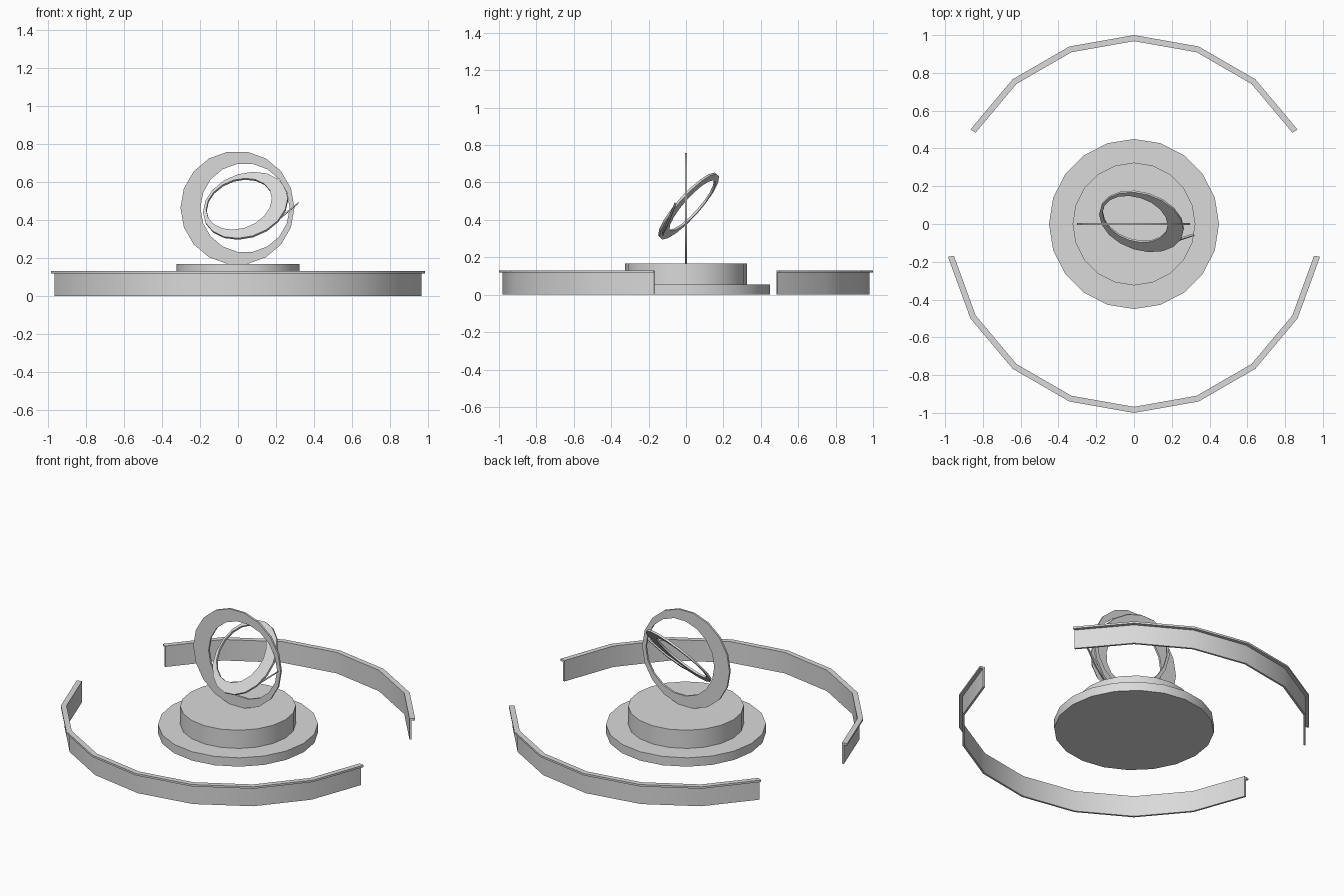
import bpy, bmesh
from math import sin, cos, pi, radians
from mathutils import Vector

cube = bpy.data.objects.get("Cube")
if cube:
    bpy.data.objects.remove(cube, do_unlink=True)

grey = bpy.data.materials.new("stone_grey")
grey.use_nodes = True
GREY = (0.7, 0.7, 0.7, 1)
grey.diffuse_color = GREY
grey.node_tree.nodes["Principled BSDF"].inputs["Base Color"].default_value = GREY


def finish(name, bm):
    bmesh.ops.recalc_face_normals(bm, faces=bm.faces)
    mesh = bpy.data.meshes.new(name)
    bm.to_mesh(mesh)
    bm.free()
    mesh.materials.append(grey)
    obj = bpy.data.objects.new(name, mesh)
    bpy.context.collection.objects.link(obj)
    bpy.ops.object.select_all(action='DESELECT')
    obj.select_set(True)
    bpy.context.view_layer.objects.active = obj
    bpy.ops.object.shade_smooth_by_angle(angle=radians(30))
    return obj


def loft(name, sections, closed=False):
    """Join matching cross-sections with quads, capping open ends."""
    bm = bmesh.new()
    rows = [[bm.verts.new(p) for p in s] for s in sections]
    k = len(rows[0])
    pairs = list(zip(rows, rows[1:])) + ([(rows[-1], rows[0])] if closed else [])
    for a, b in pairs:
        for i in range(k):
            j = (i + 1) % k
            bm.faces.new((a[i], a[j], b[j], b[i]))
    if not closed:
        bm.faces.new(rows[0])
        bm.faces.new(rows[-1])
    return finish(name, bm)


def disc(name, radius, low, high, sides=20):
    ring = [(radius * cos(2 * pi * i / sides), radius * sin(2 * pi * i / sides))
            for i in range(sides)]
    return loft(name, [[(x, y, z) for x, y in ring] for z in (low, high)])


def arc(name, start, end, inner, outer, low, high):
    """Curved bar with a rectangular section, bending every 20 degrees."""
    profile = ((inner, low), (outer, low), (outer, high), (inner, high))
    return loft(name, [[(r * cos(radians(a)), r * sin(radians(a)), z)
                        for r, z in profile] for a in range(start, end + 1, 20)])


def crescent_ring(name, centre, normal, radius, hole_centre, hole, depth, sides=18):
    """Flat ring whose round hole sits off centre."""
    n = Vector(normal).normalized()
    u = Vector((1, 0, 0))
    u = (u - n * u.dot(n)).normalized()
    v = n.cross(u)
    centre, hole_centre = Vector(centre), Vector(hole_centre)
    hole_centre -= n * (hole_centre - centre).dot(n)
    sections = []
    for i in range(sides):
        a = 2 * pi * i / sides
        d = u * cos(a) + v * sin(a)
        o, h = centre + d * radius, hole_centre + d * hole
        t = n * depth / 2
        sections.append([o - t, o + t, h + t, h - t])
    return loft(name, sections, closed=True)


# Stepped round plinth
disc("plinth_base", 0.45, 0, 0.055)
disc("plinth_top", 0.325, 0, 0.168)

# Low curved walls with overhanging coping
for label, start, end in (("front", 190, 350), ("back", 30, 150)):
    arc(label + "_wall", start, end, 0.968, 0.98, 0, 0.118)
    arc(label + "_coping", start, end, 0.968, 1.0, 0.118, 0.13)

# Upright ring and the tilted ring nested in it
crescent_ring("upright_ring", (-0.003, 0, 0.463), (0, -1, 0), 0.3,
              (0.037, 0, 0.463), 0.235, 0.012)
crescent_ring("tilted_ring", (0.04, 0.014, 0.474), (-0.24, -0.72, 0.646), 0.23,
              (0.008, 0.034, 0.476), 0.178, 0.012)

# Thin blade curling off the rim of the tilted ring
path = [(0.06, -0.128, 0.32), (0.12, -0.122, 0.336),
        (0.2, -0.098, 0.386), (0.318, -0.058, 0.486)]
width = Vector((-0.008, 0.012, 0.016))
thickness = Vector((0.003, -0.004, 0.004))
sections = []
for i, p in enumerate(path):
    base = Vector(p)
    tip = base + width * (1 - i / 4)
    sections.append([base - thickness, base + thickness,
                     tip + thickness, tip - thickness])
loft("blade", sections)
